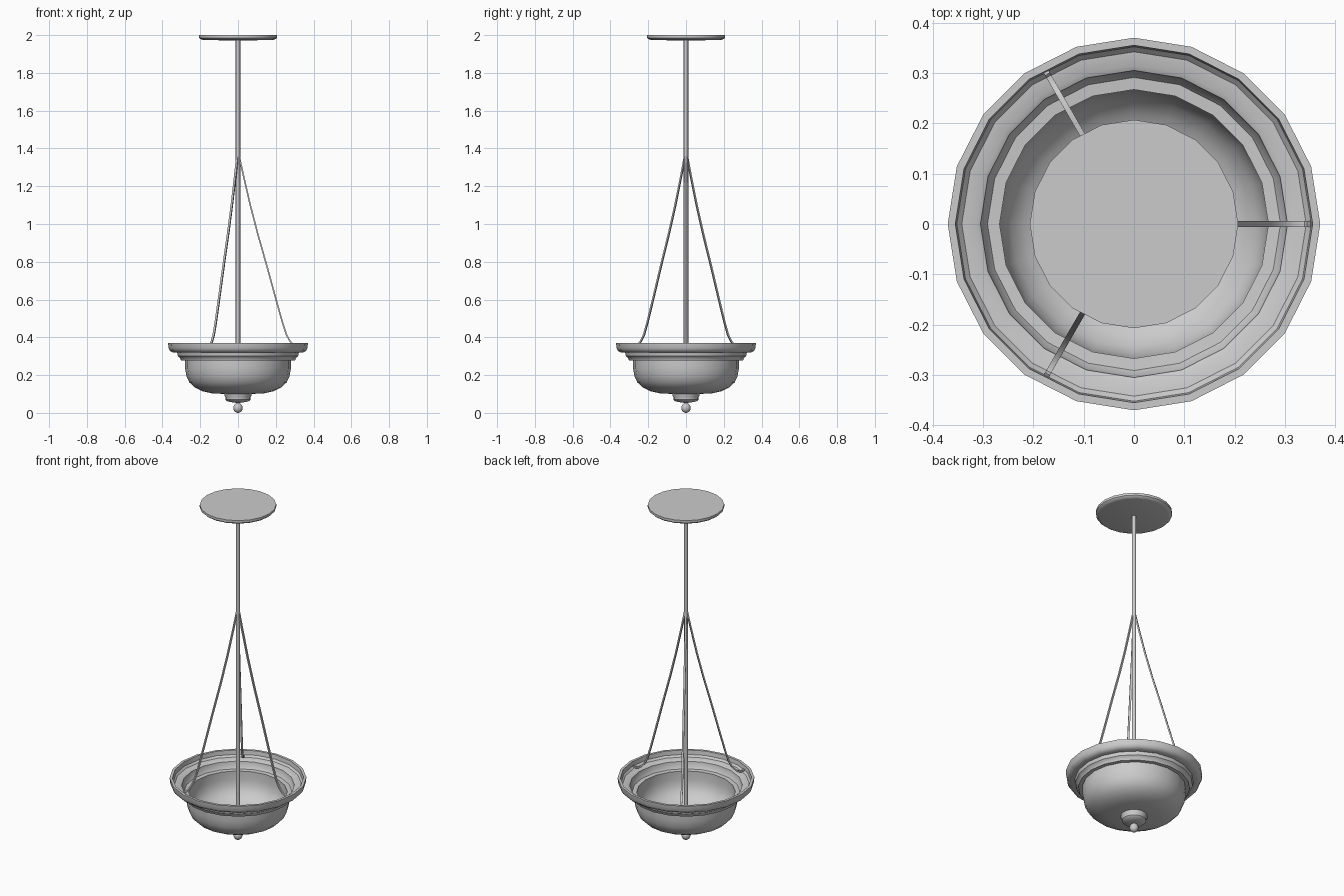
import bpy, bmesh, math
from mathutils import Vector, Matrix

if "Cube" in bpy.data.objects:
    bpy.data.objects.remove(bpy.data.objects["Cube"])


def finish(name, bm, angle=35):
    bmesh.ops.recalc_face_normals(bm, faces=bm.faces[:])
    me = bpy.data.meshes.new(name)
    bm.to_mesh(me)
    bm.free()
    ob = bpy.data.objects.new(name, me)
    bpy.context.collection.objects.link(ob)
    bpy.ops.object.select_all(action='DESELECT')
    ob.select_set(True)
    bpy.context.view_layer.objects.active = ob
    bpy.ops.object.shade_smooth_by_angle(angle=math.radians(angle))
    return ob


def lathe(name, profile, sides=20):
    """Spin an (r, z) profile around z; profile starts and ends on the axis."""
    bm = bmesh.new()
    vs = [bm.verts.new((r, 0, z)) for r, z in profile]
    es = [bm.edges.new(p) for p in zip(vs, vs[1:])]
    bmesh.ops.spin(bm, geom=vs + es, cent=(0, 0, 0), axis=(0, 0, 1),
                   angle=math.tau, steps=sides, use_duplicate=False)
    bmesh.ops.remove_doubles(bm, verts=bm.verts[:], dist=1e-4)
    return finish(name, bm)


# Ceiling canopy and hanging rod
lathe("ceiling_canopy", [(0, 2.0), (0.207, 2.0), (0.207, 1.986), (0.2, 1.979),
                         (0.185, 1.975), (0, 1.97)])
lathe("hanging_rod", [(0, 1.975), (0.012, 1.975), (0.012, 0.1), (0, 0.1)], 12)

# Stepped bowl: outer wall up, over the rim, inner wall back down
outer = [(0, 0.1), (0.07, 0.1), (0.14, 0.104), (0.19, 0.115), (0.23, 0.135),
         (0.258, 0.162), (0.273, 0.195), (0.28, 0.235), (0.28, 0.277),
         (0.302, 0.277), (0.306, 0.29), (0.318, 0.3), (0.322, 0.32),
         (0.345, 0.32), (0.36, 0.328), (0.368, 0.343), (0.37, 0.37)]
inner = [(0.355, 0.37), (0.352, 0.345), (0.342, 0.334), (0.315, 0.331),
         (0.305, 0.326), (0.302, 0.304), (0.291, 0.287), (0.267, 0.285),
         (0.267, 0.235), (0.26, 0.2), (0.246, 0.171), (0.22, 0.146),
         (0.185, 0.127), (0.138, 0.116), (0, 0.112)]
lathe("glass_bowl", outer + inner)

# Finial cap and ball under the bowl
lathe("finial_cap", [(0, 0.108), (0.072, 0.108), (0.072, 0.092), (0.066, 0.083),
                     (0.066, 0.07), (0.058, 0.062), (0.03, 0.056), (0, 0.052)])
ball = [(0.0245 * math.sin(a), 0.0265 - 0.0265 * math.cos(a))
        for a in (math.pi * i / 10 for i in range(11))]
lathe("finial_ball", ball, 16)

# Three curved straps from the rod to hooks inside the rim
path = [(0.004, 1.37), (0.028, 1.26), (0.065, 1.1), (0.104, 0.95), (0.155, 0.77),
        (0.2, 0.605), (0.235, 0.48), (0.256, 0.415), (0.275, 0.38),
        (0.298, 0.355), (0.322, 0.342), (0.34, 0.343), (0.347, 0.352)]
for k in range(3):
    bm = bmesh.new()
    rings = []
    for i, p in enumerate(path):
        a, b = path[max(i - 1, 0)], path[min(i + 1, len(path) - 1)]
        t = Vector((b[0] - a[0], 0, b[1] - a[1])).normalized()
        n = Vector((-t.z, 0, t.x)) * 0.004
        w = Vector((0, 0.0055, 0))
        c = Vector((p[0], 0, p[1]))
        rings.append([bm.verts.new(c + n * s + w * u)
                      for s, u in ((1, 1), (1, -1), (-1, -1), (-1, 1))])
    for r0, r1 in zip(rings, rings[1:]):
        for j in range(4):
            m = (j + 1) % 4
            bm.faces.new((r0[j], r0[m], r1[m], r1[j]))
    bm.faces.new(rings[0])
    bm.faces.new(rings[-1])
    bm.transform(Matrix.Rotation(math.tau * k / 3, 4, 'Z'))
    finish(f"support_strap_{k + 1}", bm)
